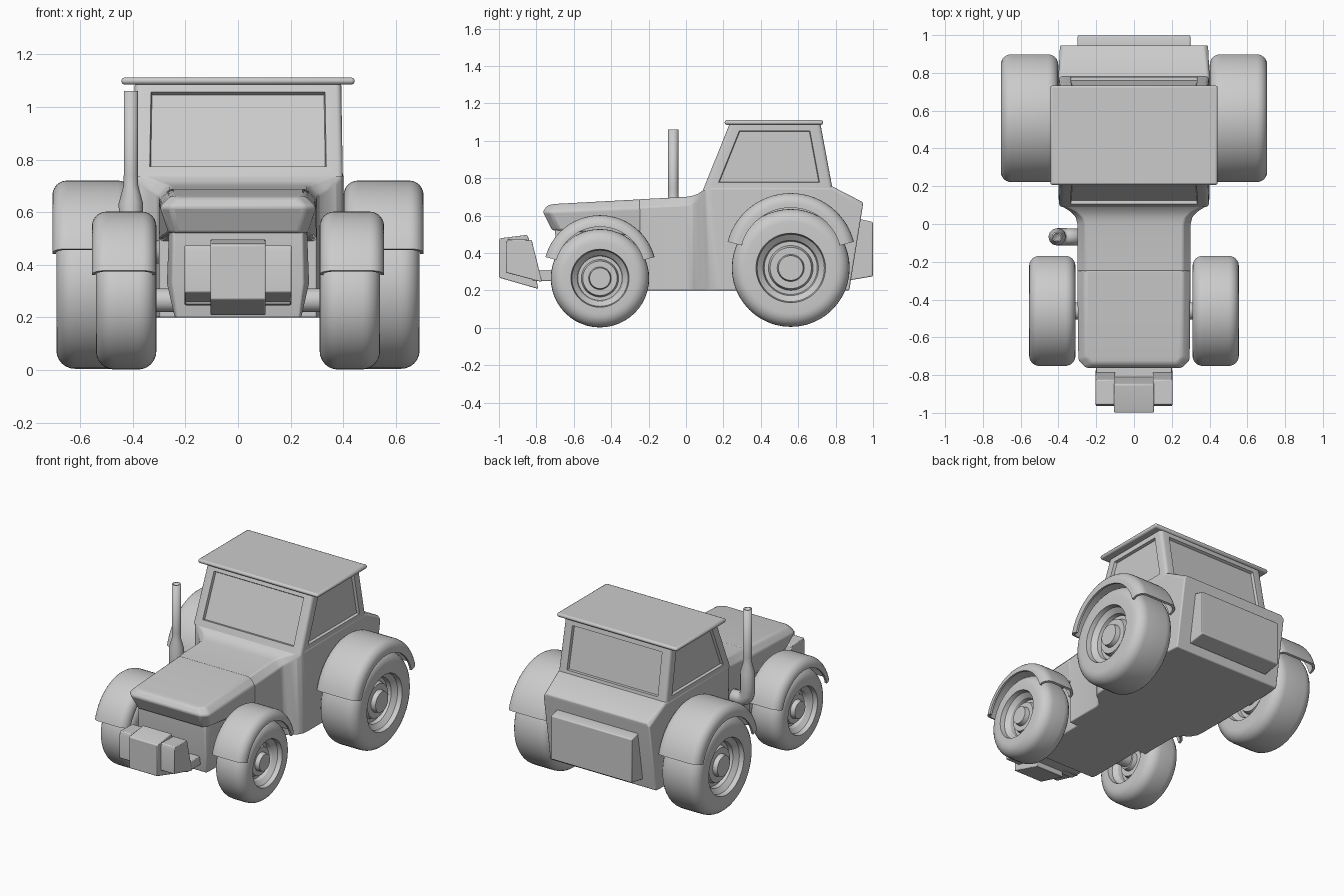
import bpy, bmesh
from math import sin, cos, pi, radians
from mathutils import Vector

if "Cube" in bpy.data.objects:
    bpy.data.objects.remove(bpy.data.objects["Cube"])


def finish(name, bm, bevel=0, angle=32, segs=3):
    bmesh.ops.remove_doubles(bm, verts=bm.verts, dist=1e-5)
    bmesh.ops.recalc_face_normals(bm, faces=bm.faces)
    me = bpy.data.meshes.new(name)
    bm.to_mesh(me)
    bm.free()
    ob = bpy.data.objects.new(name, me)
    bpy.context.collection.objects.link(ob)
    smooth(ob, angle)
    if bevel:
        m = ob.modifiers.new("bevel", 'BEVEL')
        m.width, m.segments, m.limit_method = bevel, segs, 'ANGLE'
        m.angle_limit = radians(28)
    return ob


def smooth(ob, angle=32):
    bpy.ops.object.select_all(action='DESELECT')
    ob.select_set(True)
    bpy.context.view_layer.objects.active = ob
    bpy.ops.object.shade_smooth_by_angle(angle=radians(angle))


def loft(name, halves, bevel=0):
    """Skin half sections (top to bottom, x > 0) that are mirrored in x."""
    bm = bmesh.new()
    rings = []
    for h in halves:
        pts = list(h) + [(-x, y, z) for x, y, z in reversed(h)]
        rings.append([bm.verts.new(p) for p in pts])
    n = len(rings[0])
    for a, b in zip(rings, rings[1:]):
        for i in range(n):
            j = (i + 1) % n
            bm.faces.new((a[i], a[j], b[j], b[i]))
    for r in (rings[0], rings[-1]):
        for i in range(n // 2 - 1):
            bm.faces.new((r[i], r[i + 1], r[n - 2 - i], r[n - 1 - i]))
    return finish(name, bm, bevel)


def prism(name, pts, x0, x1, bevel=0):
    """Side profile of (y, z) points extruded along x."""
    bm = bmesh.new()
    f = bm.faces.new([bm.verts.new((x0, y, z)) for y, z in pts])
    g = bmesh.ops.extrude_face_region(bm, geom=[f])['geom']
    bmesh.ops.translate(bm, vec=(x1 - x0, 0, 0),
                        verts=[v for v in g if isinstance(v, bmesh.types.BMVert)])
    return finish(name, bm, bevel, segs=2)


def lathe(name, prof, centre, side=1, a0=0, a1=360, steps=48, closed=False):
    """Turn (radius, x) points round the x axis."""
    bm = bmesh.new()
    c = Vector(centre)
    full = a1 - a0 == 360
    rings = []
    for k in range(steps if full else steps + 1):
        a = radians(a0 + (a1 - a0) * k / steps)
        rings.append([bm.verts.new(c + Vector((side * x, r * cos(a), r * sin(a)))) for r, x in prof])
    n = len(prof)
    for k in range(steps):
        a, b = rings[k], rings[(k + 1) % len(rings)]
        for i in range(n if closed else n - 1):
            j = (i + 1) % n
            bm.faces.new((a[i], a[j], b[j], b[i]))
    if not full:
        bm.faces.new(rings[0])
        bm.faces.new(rings[-1])
    bmesh.ops.dissolve_degenerate(bm, dist=1e-6, edges=bm.edges)
    return finish(name, bm)


def corner(r, x, rad, n=6):
    """Quarter round from side wall (outer x) to tread (outer r)."""
    return [(r - rad + rad * sin(pi / 2 * i / n), x - rad + rad * cos(pi / 2 * i / n)) for i in range(n + 1)]


def wheel_profile(R, h):
    half = [(0, h - .02), (.21 * R, h - .02), (.23 * R, h - .05), (.35 * R, h - .05),
            (.38 * R, h - .08), (.45 * R, h - .08), (.47 * R, h - .055), (.57 * R, h - .03), (.59 * R, h)]
    half += corner(R, h, .07)
    return half + [(r, -x) for r, x in reversed(half)]


def fender_profile(R, ri, h, t=.014):
    outer = [(ri, h)] + corner(R, h, .055)
    inner = [(ri, h - t)] + corner(R - t, h - t, .045)
    outer += [(r, -x) for r, x in reversed(outer)]
    inner += [(r, -x) for r, x in reversed(inner)]
    return outer + inner[::-1]


# wheels, fenders and axles
for label, y, cz, R, cx, h, fz, fR, fi, fx, fh in (
        ("rear", .56, .32, .315, .5475, .1425, .37, .35, .272, .553, .152),
        ("front", -.46, .265, .263, .425, .115, .30, .302, .24, .4325, .1225)):
    for s, sn in ((1, "right"), (-1, "left")):
        lathe(f"{label}_wheel_{sn}", wheel_profile(R, h), (s * cx, y, cz), s)
        lathe(f"{label}_fender_{sn}", fender_profile(fR, fi, fh), (s * fx, y, fz), s, 15, 165, 28, True)
    ar = .17 * R
    lathe(f"{label}_axle", [(0, -cx), (ar, -cx), (ar, cx), (0, cx)], (0, y, cz), steps=24)


# main body, flaring from the hood width to the cab width
def section(yt, yb, w, zt, c):
    return [(w - c, yt, zt), (w, yt, zt - c * 1.1), (w, yb, .2)]


loft("body", [section(*s) for s in (
    (-.25, -.25, .30, .687, .04), (0, 0, .30, .70, .04), (.035, .035, .308, .706, .035),
    (.065, .065, .335, .717, .03), (.09, .095, .375, .735, .02), (.105, .13, .395, .75, .012),
    (.14, .18, .40, .757, .01), (.78, .76, .40, .757, .01), (.945, .873, .392, .672, .02))], .018)

# hood with sloped nose
loft("hood", [
    [(.225, -.74, .655), (.255, -.766, .622), (.235, -.715, .52)],
    [(.255, -.705, .662), (.298, -.725, .62), (.262, -.68, .52)],
    [(.26, -.24, .687), (.30, -.24, .642), (.30, -.24, .49)]], .012)

# narrower chassis under the hood
loft("front_chassis", [
    [(.245, -.70, .54), (.25, -.695, .33), (.235, -.67, .2)],
    [(.262, -.66, .54), (.27, -.65, .33), (.24, -.64, .2)],
    [(.262, -.2, .54), (.27, -.2, .33), (.24, -.2, .2)]], .006)

# cab with rounded pillars and recessed windows
bm = bmesh.new()
lo = [bm.verts.new((x, y, .735)) for x, y in ((-.398, .09), (.398, .09), (.398, .785), (-.398, .785))]
hi = [bm.verts.new((x, y, 1.095)) for x, y in ((-.392, .235), (.392, .235), (.392, .718), (-.392, .718))]
bm.faces.new(lo[::-1])
bm.faces.new(hi)
for i in range(4):
    j = (i + 1) % 4
    bm.faces.new((lo[i], lo[j], hi[j], hi[i]))
bm.normal_update()
pillars = [e for e in bm.edges if abs(e.verts[0].co.z - e.verts[1].co.z) > .1]
bmesh.ops.bevel(bm, geom=pillars, offset=.02, segments=3, profile=.5, affect='EDGES')
bm.normal_update()
walls = [f for f in bm.faces if abs(f.normal.z) < .7 and f.calc_area() > .06]
bmesh.ops.inset_individual(bm, faces=walls, thickness=.042, use_even_offset=True)
bmesh.ops.inset_individual(bm, faces=walls, thickness=.004, depth=-.018, use_even_offset=True)
finish("cab", bm)

# roof slab
prism("roof", [(.207, 1.085), (.733, 1.085), (.733, 1.111), (.207, 1.111)], -.443, .443, .011)

# rear box
prism("rear_box", [(.88, .255), (.999, .275), (.999, .565), (.93, .582), (.88, .57)], -.298, .298, .006)

# front weights and their carrier
prism("front_weight_centre", [(-.999, .475), (-.985, .48), (-.85, .497), (-.84, .475), (-.79, .208), (-.999, .268)],
      -.105, .105, .005)
for s, sn in ((1, "right"), (-1, "left")):
    prism(f"front_weight_{sn}", [(-.963, .45), (-.955, .474), (-.825, .47), (-.77, .245), (-.963, .295)],
          s * .10, s * .203, .005)
prism("weight_carrier", [(-.82, .25), (-.64, .25), (-.64, .31), (-.82, .31)], -.2, .2, .005)

# exhaust: elbow, muffler and open stack
path = [(-.28, .45, .045), (-.345, .45, .045)]
path += [(-.355 - .05 * sin(a), .50 - .05 * cos(a), .046) for a in (.2, .6, 1.0, 1.4)]
path += [(-.407, .54, .046), (-.407, .635, .046), (-.407, .70, .028), (-.407, .74, .027), (-.407, 1.06, .027)]
cu = bpy.data.curves.new("exhaust", 'CURVE')
cu.dimensions = '3D'
cu.bevel_depth = 1
cu.bevel_resolution = 4
sp = cu.splines.new('POLY')
sp.points.add(len(path) - 1)
for p, (x, z, r) in zip(sp.points, path):
    p.co = (x, -.068, z, 1)
    p.radius = r
ex = bpy.data.objects.new("exhaust", cu)
bpy.context.collection.objects.link(ex)
bpy.ops.object.select_all(action='DESELECT')
ex.select_set(True)
bpy.context.view_layer.objects.active = ex
bpy.ops.object.convert(target='MESH')
smooth(bpy.context.view_layer.objects.active)
th = bpy.context.view_layer.objects.active.modifiers.new("wall", 'SOLIDIFY')
th.thickness = .008
th.offset = -1
